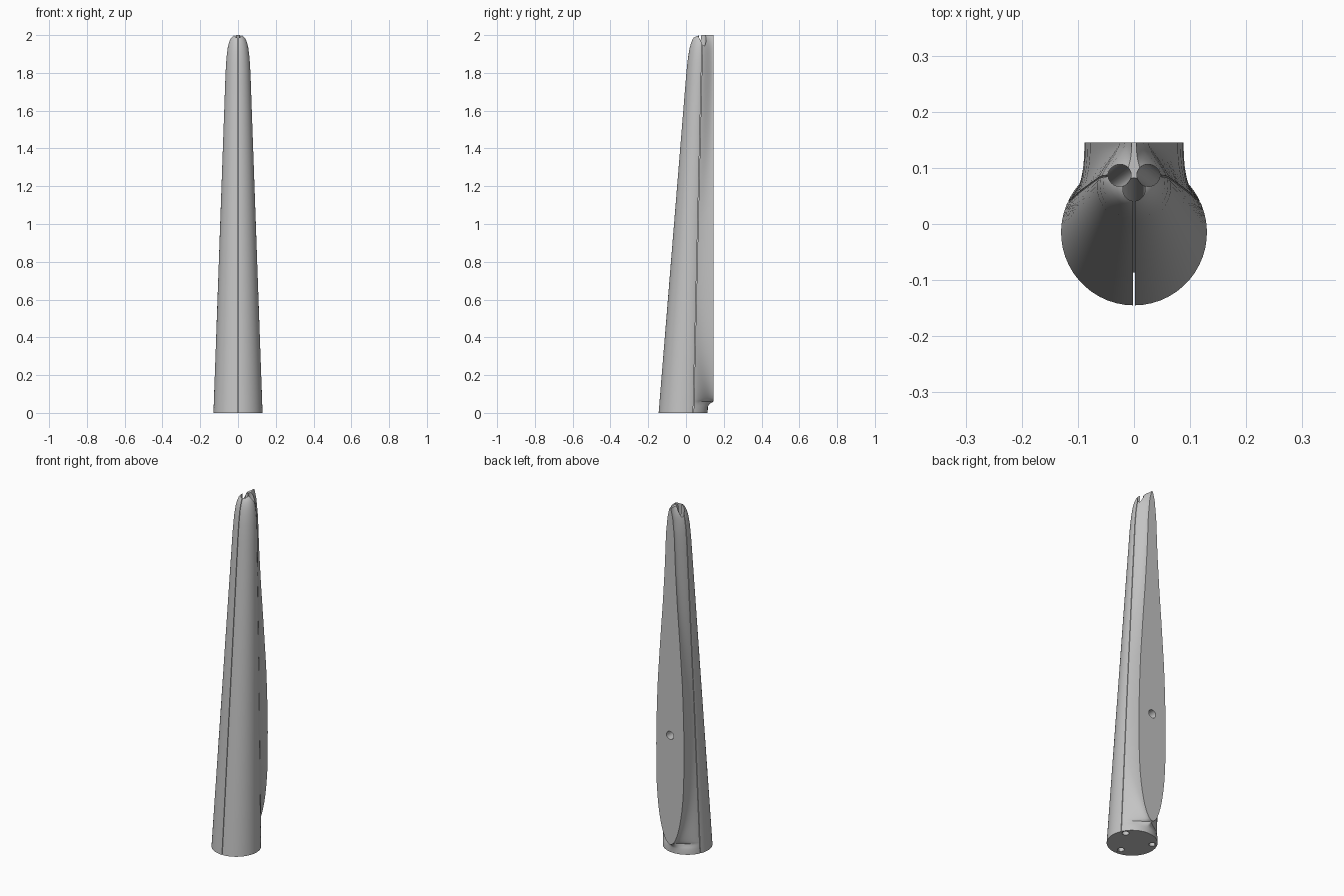
import bpy, bmesh, math
from mathutils import Vector

if "Cube" in bpy.data.objects:
    bpy.data.objects.remove(bpy.data.objects["Cube"])


def lerp_table(table, z):
    for (z0, v0), (z1, v1) in zip(table, table[1:]):
        if z <= z1:
            return v0 + (v1 - v0) * max(0, z - z0) / (z1 - z0)
    return table[-1][1]


# Body radius, and half width of the flat back pad, by height
RADIUS = [(0, .13), (1.8, .066), (1.88, .061), (1.93, .055), (1.96, .048),
          (1.98, .04), (1.992, .031), (2, .02)]
PAD = [(.5, .088), (.62, .0885), (.75, .087), (.88, .083), (1, .078), (1.25, .061),
       (1.45, .046), (1.65, .034), (1.85, .026), (1.95, .016), (2, .004)]
BACK = .145


def section(z):
    """Closed ring: round front, then a concave flare to the flat back pad."""
    r, cy = lerp_table(RADIUS, z), -.015 + .046 * z
    a = math.radians(lerp_table([(0, 23), (1, 6), (2, 0)], z))
    if z < .06:
        w = 0
    elif z < .5:
        w = .088 * math.sqrt(max(0, 1 - ((.5 - z) / .44) ** 2))
    else:
        w = lerp_table(PAD, z)
    f = min(1, max(0, (z - .03) / .03))
    yb = cy + r + (BACK - cy - r) * f ** 2
    half = []
    for i in range(17):
        t = -math.pi / 2 + (a + math.pi / 2) * i / 16
        half.append(Vector((r * math.cos(t), cy + r * math.sin(t))))
    p0, p3 = half[-1], Vector((w, yb))
    p2 = Vector((max(w, .4 * r * (1 - f)), cy + math.sqrt(max(0, r * r - w * w))))
    p1 = p0 + Vector((-math.sin(a), math.cos(a))) * min(.4 * r, .5 * (p2 - p0).length)
    for i in range(1, 13):
        t = i / 12
        s = 1 - t
        half.append(p0 * s ** 3 + p1 * 3 * s * s * t + p2 * 3 * s * t * t + p3 * t ** 3)
    ring = half + [Vector((-p.x, p.y)) for p in reversed(half[1:])]
    return [(p.x, p.y, z) for p in ring]


def finish(name, bm):
    bmesh.ops.remove_doubles(bm, verts=bm.verts, dist=1e-5)
    bmesh.ops.recalc_face_normals(bm, faces=bm.faces)
    me = bpy.data.meshes.new(name)
    bm.to_mesh(me)
    bm.free()
    ob = bpy.data.objects.new(name, me)
    bpy.context.collection.objects.link(ob)
    return ob


def loft(name, rings):
    bm = bmesh.new()
    vs = [[bm.verts.new(p) for p in ring] for ring in rings]
    n = len(vs[0])
    for a, b in zip(vs, vs[1:]):
        for i in range(n):
            j = (i + 1) % n
            bm.faces.new((a[i], a[j], b[j], b[i]))
    bm.faces.new(vs[0][::-1])
    bm.faces.new(vs[-1])
    return finish(name, bm)


# Tapered leg body
heights = [0, .03, .04, .05, .06, .063, .07, .08, .095, .115, .14, .17, .21, .26, .32, .4]
heights += [.5 + .0625 * i for i in range(21)]
heights += [1.8, 1.85, 1.88, 1.905, 1.93, 1.945, 1.96, 1.97, 1.98, 1.986, 1.992, 1.996, 2]
leg = loft("tapered_leg", [section(z) for z in sorted(set(heights))])

gray = bpy.data.materials.new("gray")
gray.diffuse_color = (.55, .55, .55, 1)
gray.use_nodes = True
gray.node_tree.nodes["Principled BSDF"].inputs["Base Color"].default_value = gray.diffuse_color
leg.data.materials.append(gray)


def cut(cutter):
    cutter.hide_render = True
    cutter.data.materials.append(gray)
    mod = leg.modifiers.new("cut", "BOOLEAN")
    mod.operation, mod.solver, mod.object = "DIFFERENCE", "EXACT", cutter
    bpy.context.view_layer.objects.active = leg
    bpy.ops.object.modifier_apply(modifier=mod.name)
    bpy.data.objects.remove(cutter)


def circle(c, r, n=24):
    return [(c.x + r * math.cos(2 * math.pi * i / n),
             c.y + r * math.sin(2 * math.pi * i / n), c.z) for i in range(n)]


# Three long channels converging at the tip, each with a thin slit to the surface
CHANNELS = [((0, -.104), (0, .062), (0, -1)),
            ((.089, .039), (.025, .087), (1, 0)),
            ((-.089, .039), (-.025, .087), (-1, 0))]
for low, high, out in CHANNELS:
    a, b, o = Vector((*low, 0)), Vector((*high, 2)), Vector((*out, 0))
    ends = [a + (b - a) * t for t in (-.02, 1.02)]
    cut(loft("channel_cutter", [circle(ends[0], .0175), circle(ends[1], .02)]))
    side = Vector((-o.y, o.x, 0)) * .0015
    cut(loft("slit_cutter", [[e - side, e + o * .2 - side, e + o * .2 + side, e + side]
                             for e in ends]))

# Mounting hole in the back pad
bm = bmesh.new()
bmesh.ops.create_cone(bm, cap_ends=True, segments=32, radius1=.023, radius2=.023, depth=.16)
for v in bm.verts:
    v.co = Vector((v.co.x, v.co.z + BACK, v.co.y + .69))
cut(finish("mount_hole_cutter", bm))

# Smooth sides with crisp edges
bpy.ops.object.select_all(action="DESELECT")
leg.select_set(True)
bpy.context.view_layer.objects.active = leg
bpy.ops.object.shade_smooth_by_angle(angle=math.radians(30))
